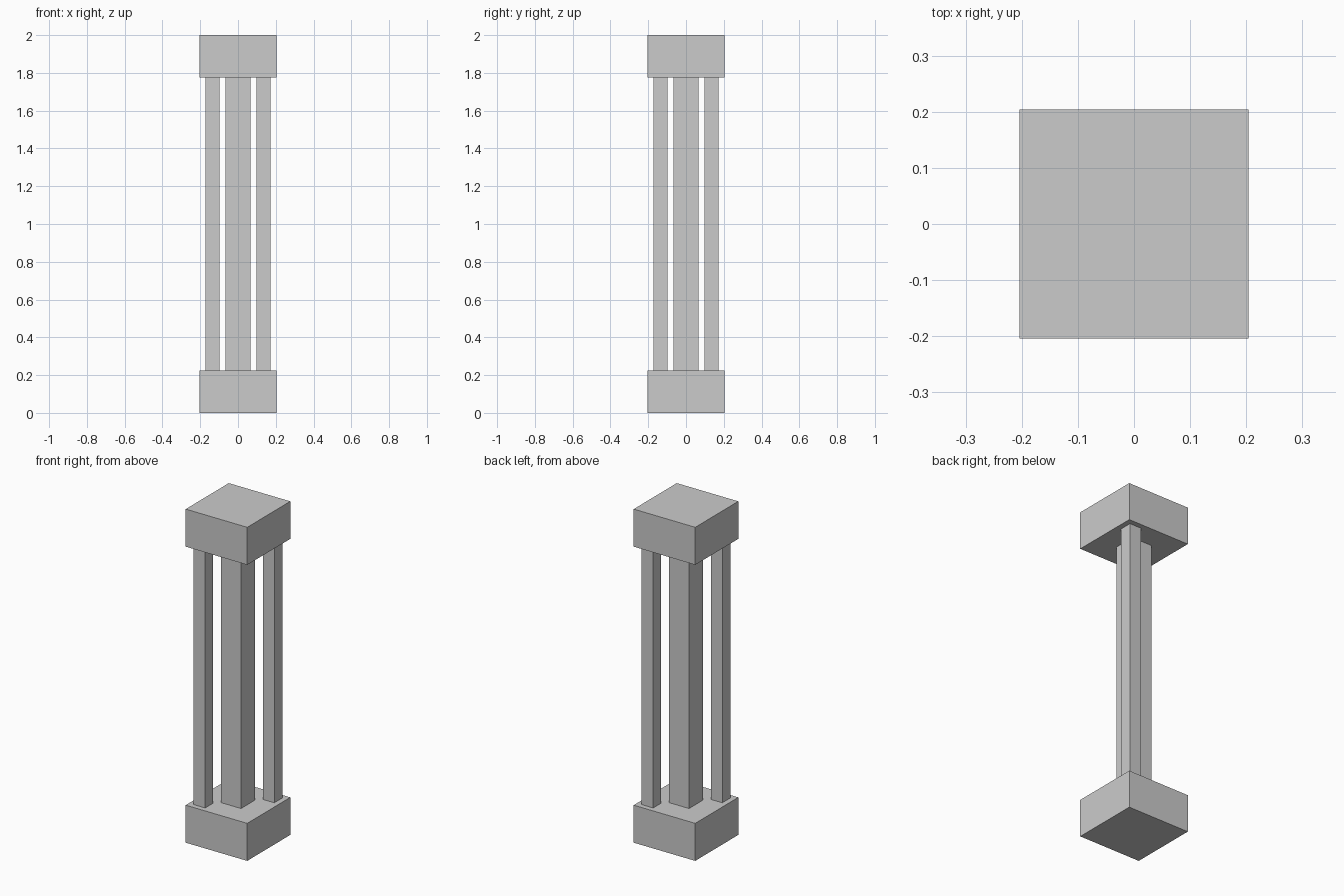
import bpy

if "Cube" in bpy.data.objects:
    bpy.data.objects.remove(bpy.data.objects["Cube"])


def box(name, x, y, z0, z1, half):
    """Square-section block centred on (x, y), spanning z0 to z1."""
    bpy.ops.mesh.primitive_cube_add(size=1, location=(x, y, (z0 + z1) / 2))
    obj = bpy.context.object
    obj.name = name
    obj.scale = (2 * half, 2 * half, z1 - z0)
    bpy.ops.object.transform_apply(location=False, rotation=False, scale=True)
    return obj


HEIGHT, SLAB, SLAB_HALF = 2.0, 0.225, 0.204

# Base and capital blocks
box("base_block", 0, 0, 0, SLAB, SLAB_HALF)
box("capital_block", 0, 0, HEIGHT - SLAB, HEIGHT, SLAB_HALF)

# Thick central shaft
box("central_shaft", 0, 0, SLAB, HEIGHT - SLAB, 0.067)

# Slim posts on two diagonally opposite corners
for name, s in (("front_left_post", -1), ("back_right_post", 1)):
    box(name, s * 0.135, s * 0.135, SLAB, HEIGHT - SLAB, 0.038)
